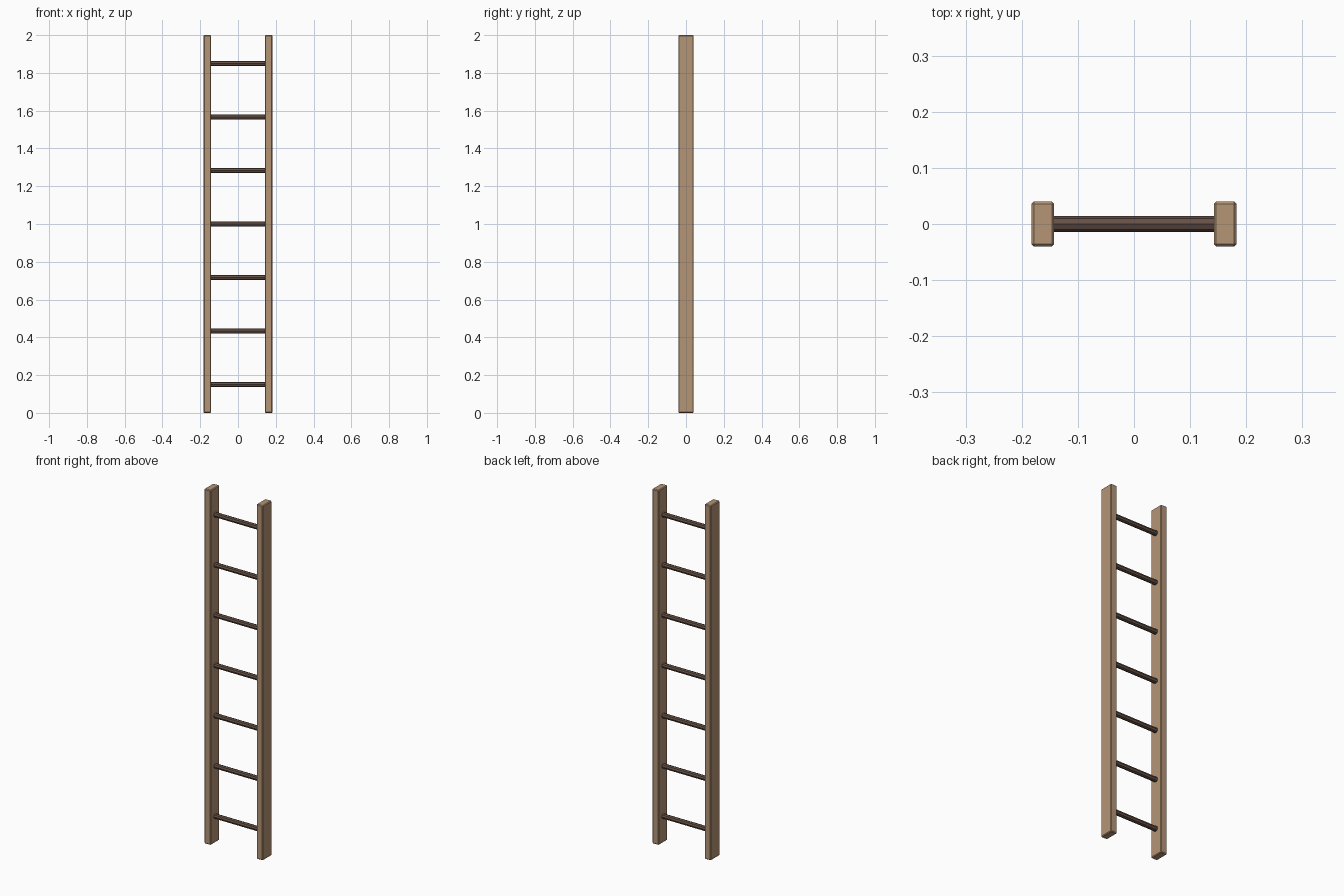
import bpy
from math import pi

if "Cube" in bpy.data.objects:
    bpy.data.objects.remove(bpy.data.objects["Cube"])

HEIGHT, RAIL_X, RUNGS = 2.0, 0.1625, 7


def material(name, color):
    m = bpy.data.materials.new(name)
    m.diffuse_color = color
    m.use_nodes = True
    m.node_tree.nodes["Principled BSDF"].inputs["Base Color"].default_value = m.diffuse_color
    return m


light_wood = material("light_wood", (0.46, 0.30, 0.18, 1))
dark_wood = material("dark_wood", (0.13, 0.08, 0.06, 1))

# Two upright rails with slightly softened edges
for side, name in ((-1, "left_rail"), (1, "right_rail")):
    bpy.ops.mesh.primitive_cube_add(size=1, location=(side * RAIL_X, 0, HEIGHT / 2))
    rail = bpy.context.object
    rail.name = name
    rail.scale = (0.04, 0.08, HEIGHT)
    bpy.ops.object.transform_apply(location=False, rotation=False, scale=True)
    bevel = rail.modifiers.new("soft_edges", "BEVEL")
    bevel.width = 0.004
    bevel.segments = 1
    rail.data.materials.append(light_wood)

# Evenly spaced eight-sided rungs, let into the rails
for i in range(RUNGS):
    z = 0.15 + i * 1.7 / (RUNGS - 1)
    bpy.ops.mesh.primitive_cylinder_add(
        vertices=8, radius=0.014, depth=2 * RAIL_X,
        location=(0, 0, z), rotation=(0, pi / 2, 0))
    rung = bpy.context.object
    rung.name = f"rung_{i + 1}"
    rung.data.materials.append(dark_wood)
